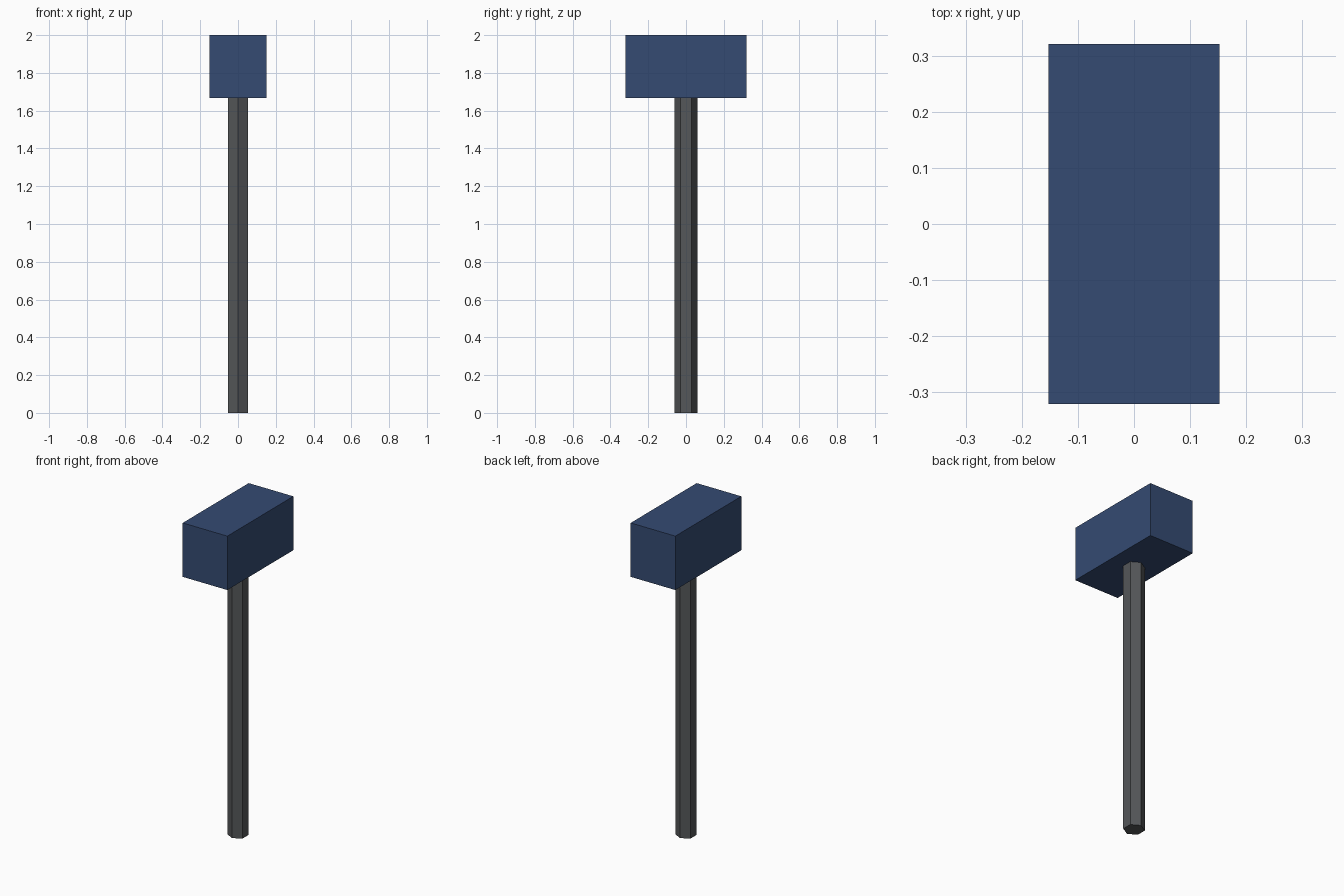
import bpy, bmesh
from math import sin, cos, pi

if "Cube" in bpy.data.objects:
    bpy.data.objects.remove(bpy.data.objects["Cube"])


def prism(name, outline, z0, z1, color):
    """Extrude a flat outline from z0 up to z1."""
    bm = bmesh.new()
    base = bm.faces.new([bm.verts.new((x, y, z0)) for x, y in outline])
    ext = bmesh.ops.extrude_face_region(bm, geom=[base], use_keep_orig=True)
    top = [v for v in ext["geom"] if isinstance(v, bmesh.types.BMVert)]
    bmesh.ops.translate(bm, verts=top, vec=(0, 0, z1 - z0))
    bmesh.ops.recalc_face_normals(bm, faces=bm.faces)
    mesh = bpy.data.meshes.new(name)
    bm.to_mesh(mesh)
    bm.free()
    obj = bpy.data.objects.new(name, mesh)
    bpy.context.collection.objects.link(obj)
    mat = bpy.data.materials.new(name + "_color")
    mat.diffuse_color = color
    mat.use_nodes = True
    mat.node_tree.nodes["Principled BSDF"].inputs["Base Color"].default_value = mat.diffuse_color
    mesh.materials.append(mat)
    return obj


HEAD_BOTTOM, HEAD_TOP = 1.668, 2.0
HX, HY = 0.152, 0.321

# Hexagonal handle, corners pointing front and back
hexagon = [(0.06 * sin(i * pi / 3), 0.06 * cos(i * pi / 3)) for i in range(6)]
prism("handle", hexagon, 0.0, HEAD_BOTTOM, (0.09, 0.095, 0.1, 1))

# Block-shaped hammer head
prism("hammer_head", [(-HX, -HY), (HX, -HY), (HX, HY), (-HX, HY)],
      HEAD_BOTTOM, HEAD_TOP, (0.035, 0.07, 0.17, 1))
